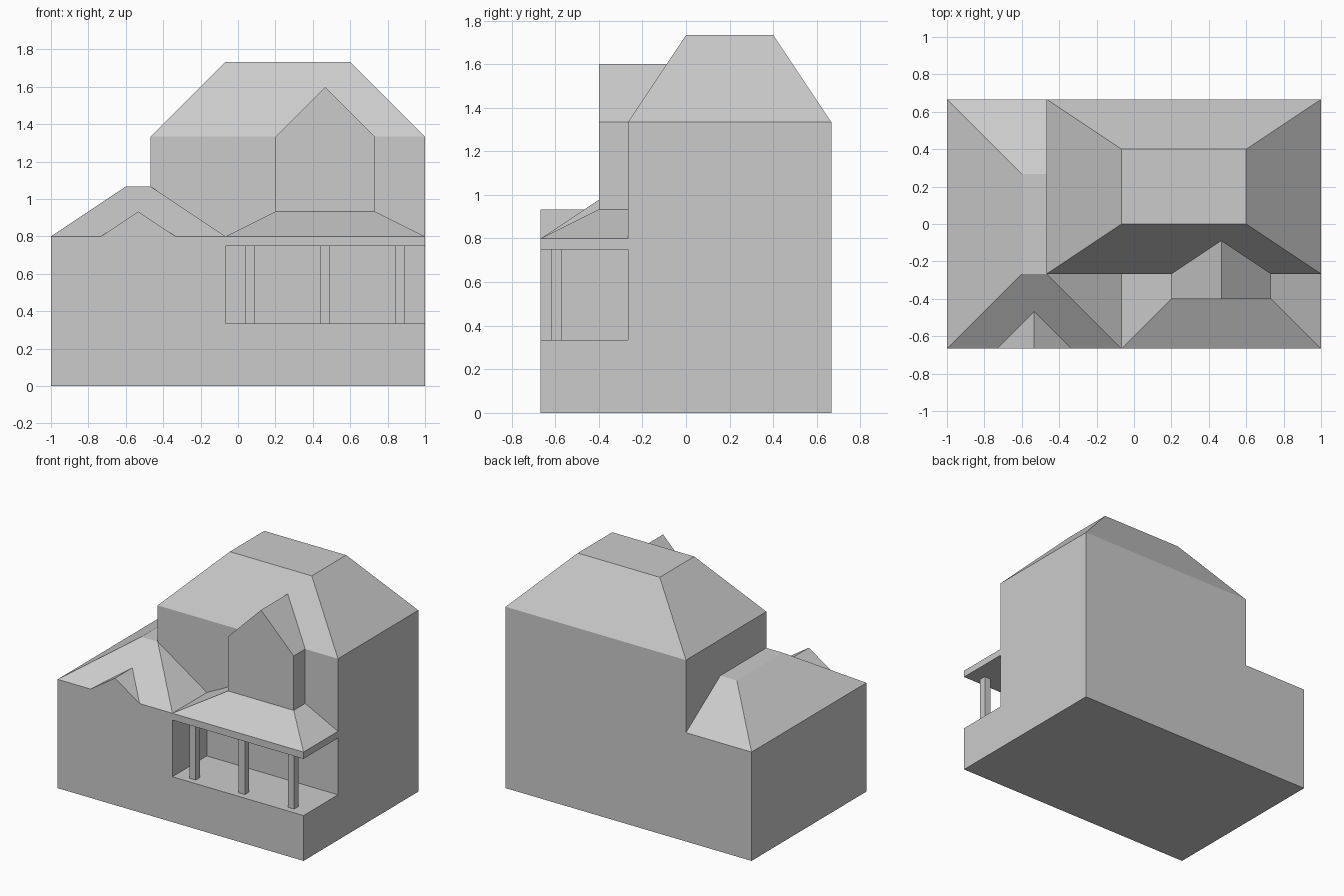
import bpy, bmesh

if "Cube" in bpy.data.objects:
    bpy.data.objects.remove(bpy.data.objects["Cube"])

U = 1 / 15  # building module


def mesh_object(name, bm):
    bmesh.ops.recalc_face_normals(bm, faces=bm.faces)
    me = bpy.data.meshes.new(name)
    bm.to_mesh(me)
    bm.free()
    ob = bpy.data.objects.new(name, me)
    bpy.context.collection.objects.link(ob)
    return ob


def loft(name, lower, upper):
    """Closed solid between two matching outlines of 3D points."""
    bm = bmesh.new()
    a = [bm.verts.new(p) for p in lower]
    b = [bm.verts.new(p) for p in upper]
    bm.faces.new(a)
    bm.faces.new(b)
    n = len(a)
    for i in range(n):
        j = (i + 1) % n
        bm.faces.new((a[i], a[j], b[j], b[i]))
    return mesh_object(name, bm)


def rect(x0, x1, y0, y1, z):
    return [(x0, y0, z), (x1, y0, z), (x1, y1, z), (x0, y1, z)]


def box(name, x0, x1, y0, y1, z0, z1):
    return loft(name, rect(x0, x1, y0, y1, z0), rect(x0, x1, y0, y1, z1))


def gable(name, profile, y0, y1):
    return loft(name, [(x, y0, z) for x, z in profile],
                [(x, y1, z) for x, z in profile])


# L-shaped low wing
plan = [(-15, -10), (-1, -10), (-1, -4), (-7, -4), (-7, 10), (-15, 10)]
loft("wing_walls", [(x * U, y * U, 0) for x, y in plan],
     [(x * U, y * U, 12 * U) for x, y in plan])

# Wing roof and its small front gable
loft("wing_roof", rect(-15 * U, -U, -10 * U, 10 * U, 12 * U),
     rect(-9 * U, -7 * U, -4 * U, 4 * U, 16 * U))
gable("wing_gable", [(-11 * U, 12 * U), (-5 * U, 12 * U), (-8 * U, 14 * U)],
      -10 * U, -7 * U)

# Two-storey main block with flat-topped hip roof
box("main_walls", -7 * U, 15 * U, -4 * U, 10 * U, 0, 20 * U)
loft("main_roof", rect(-7 * U, 15 * U, -4 * U, 10 * U, 20 * U),
     rect(-U, 9 * U, 0, 6 * U, 26 * U))

# Projecting upper bay, gable running back into the main roof
gable("upper_bay", [(3 * U, 14 * U), (11 * U, 14 * U), (11 * U, 20 * U),
                    (7 * U, 24 * U), (3 * U, 20 * U)], -6 * U, -4 * U / 3)

# Porch base, eaves slab and hip roof
box("porch_base", -U, 15 * U, -10 * U, -4 * U, 0, 5 * U)
box("porch_eaves", -U, 15 * U, -10 * U, -4 * U, 0.75, 12 * U)
loft("porch_roof", rect(-U, 15 * U, -10 * U, -4 * U, 12 * U),
     rect(3 * U, 11 * U, -6 * U, -4 * U, 14 * U))

# Porch posts
for i in range(3):
    x = 0.04 + 0.4 * i
    box(f"porch_post_{i + 1}", x, x + 0.05, -0.62, -0.57, 5 * U, 0.75)
